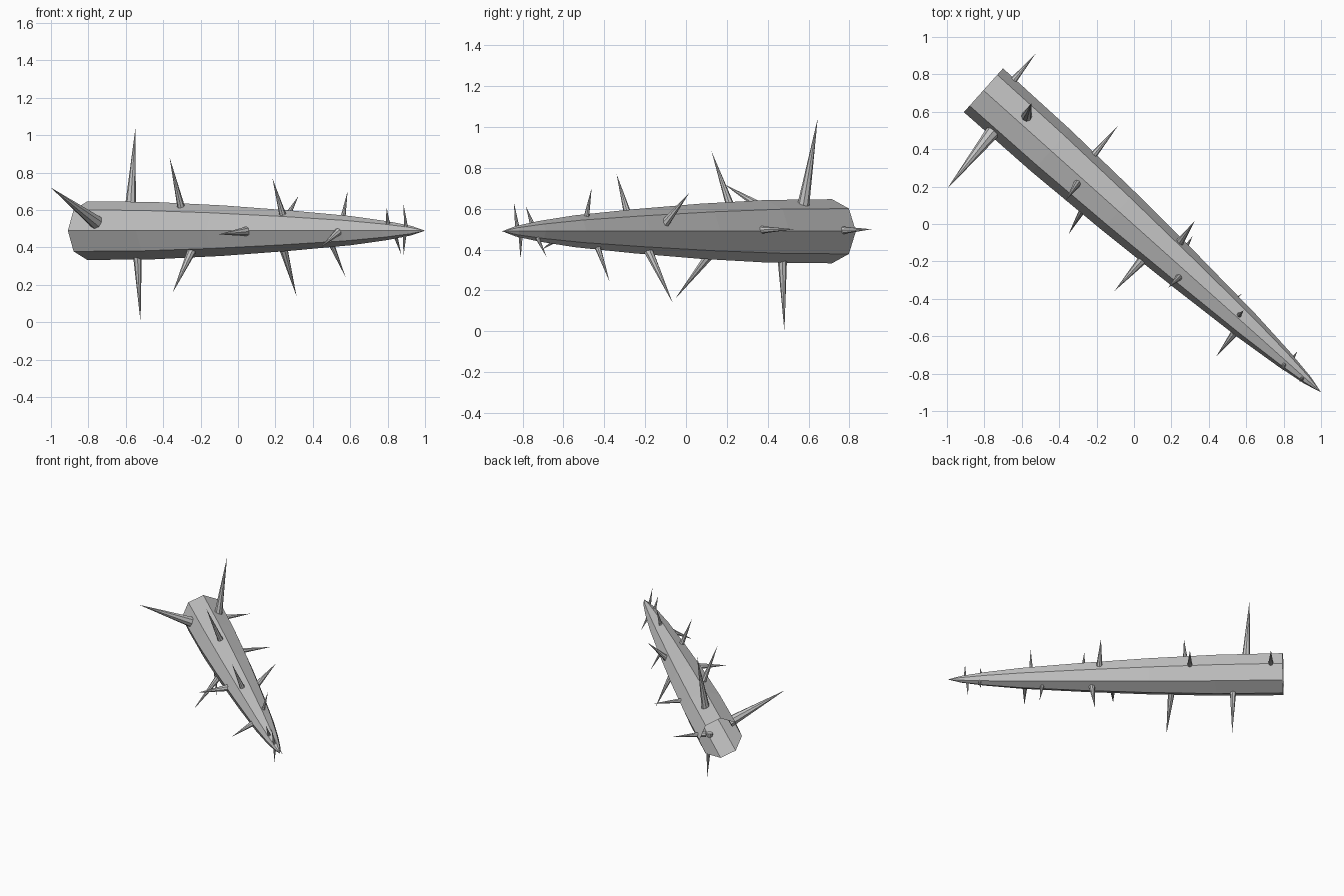
import bpy
import bmesh
import math
from mathutils import Vector

cube = bpy.data.objects.get("Cube")
if cube:
    bpy.data.objects.remove(cube, do_unlink=True)

grey = bpy.data.materials.new("stone_grey")
grey.use_nodes = True
tone = (0.55, 0.55, 0.55, 1)
grey.diffuse_color = tone
grey.node_tree.nodes["Principled BSDF"].inputs["Base Color"].default_value = tone

SIDES = 8


def sweep(name, start, end, profile, closed_start):
    """Faceted tapered tube along a line; profile = (fraction, radius), ends in a point."""
    start, end = Vector(start), Vector(end)
    axis = end - start
    d = axis.normalized()
    ref = Vector((0, 0, 1)) if abs(d.z) < 0.9 else Vector((1, 0, 0))
    u = d.cross(ref).normalized()
    v = u.cross(d)
    bm = bmesh.new()
    rings = []
    for t, r in profile:
        ring = []
        for i in range(SIDES):
            a = 2 * math.pi * i / SIDES
            ring.append(bm.verts.new(start + axis * t + (u * math.cos(a) + v * math.sin(a)) * r))
        rings.append(ring)
    tip = bm.verts.new(end)
    for i in range(SIDES):
        j = (i + 1) % SIDES
        for a, b in zip(rings, rings[1:]):
            bm.faces.new((a[i], a[j], b[j], b[i]))
        bm.faces.new((rings[-1][i], rings[-1][j], tip))
    if closed_start:
        bm.faces.new(rings[0])
    bmesh.ops.recalc_face_normals(bm, faces=bm.faces)
    mesh = bpy.data.meshes.new(name)
    bm.to_mesh(mesh)
    bm.free()
    mesh.materials.append(grey)
    obj = bpy.data.objects.new(name, mesh)
    bpy.context.collection.objects.link(obj)
    return obj


# Hollow eight-sided shaft, open at the thick end
sweep("shaft", (-.805, .715, .49), (1, -.9, .49),
      [(0, .157), (.2, .153), (.4, .135), (.6, .108), (.78, .078),
       (.89, .05), (.96, .025)], False)

# Thorns: base, tip, radius where the thorn leaves the shaft
thorns = {
    "upper": [
        ((-.575, .575, .62), (-.548, .645, 1.043), .029),
        ((-.305, .215, .62), (-.366, .125, .882), .02),
        ((.235, -.29, .59), (.184, -.34, .77), .017),
        ((.564, -.485, .575), (.586, -.462, .702), .012),
        ((.8, -.76, .545), (.794, -.785, .615), .009),
        ((.896, -.829, .528), (.885, -.843, .632), .009),
    ],
    "lower": [
        ((-.537, .472, .337), (-.521, .482, 0), .022),
        ((-.255, .11, .365), (-.35, -.055, .157), .022),
        ((.245, -.18, .385), (.313, -.065, .139), .022),
        ((.505, -.43, .405), (.575, -.374, .242), .014),
        ((.89, -.81, .455), (.885, -.81, .355), .009),
        ((.845, -.725, .452), (.873, -.682, .362), .01),
    ],
    "right_side": [
        ((-.757, .49, .535), (-1, .187, .72), .038),
        ((.035, -.203, .485), (-.104, -.358, .47), .024),
        ((.521, -.604, .47), (.441, -.706, .4), .017),
    ],
    "left_side": [
        ((-.66, .75, .494), (-.527, .909, .5), .021),
        ((-.211, .375, .497), (-.083, .529, .5), .018),
        ((.25, -.09, .545), (.324, .015, .676), .02),
    ],
}
ROOT = 0.03  # depth each thorn is sunk into the shaft
for side, items in thorns.items():
    for n, (base, tip, r) in enumerate(items, 1):
        b, t = Vector(base), Vector(tip)
        length = (t - b).length
        root = b - (t - b) / length * ROOT
        sweep(f"{side}_thorn_{n}", root, t, [(0, r * (1 + ROOT / length))], True)
